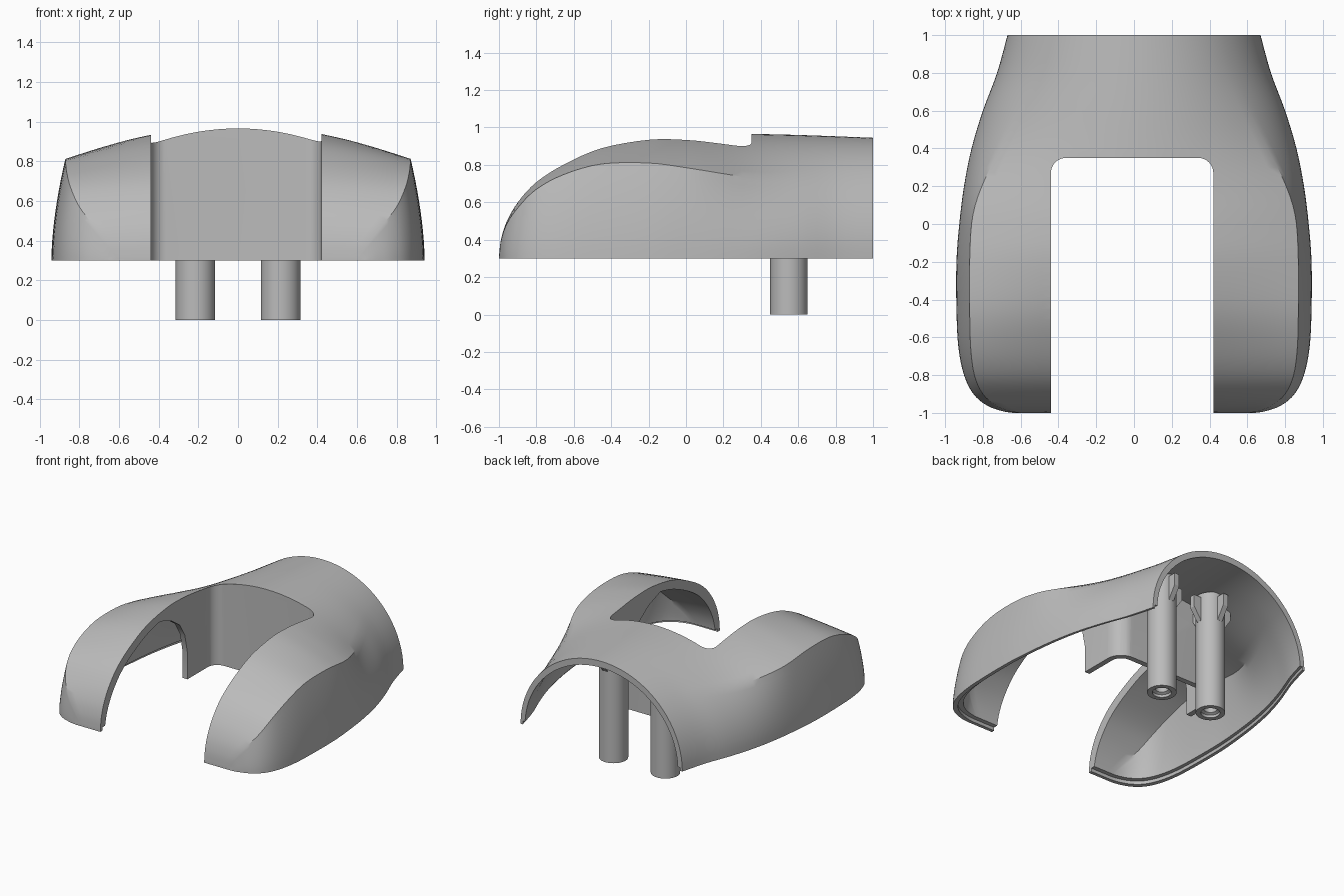
import bpy, bmesh
from math import sin, cos, pi, radians
from mathutils import Vector

cube = bpy.data.objects.get("Cube")
if cube:
    bpy.data.objects.remove(cube)

BASE, WALL = 0.3, 0.05

grey = bpy.data.materials.new("plain_grey")
grey.use_nodes = True
grey.diffuse_color = (0.5, 0.5, 0.5, 1)
grey.node_tree.nodes["Principled BSDF"].inputs["Base Color"].default_value = grey.diffuse_color


def add_object(name, bm):
    bmesh.ops.recalc_face_normals(bm, faces=bm.faces)
    mesh = bpy.data.meshes.new(name)
    bm.to_mesh(mesh)
    bm.free()
    mesh.materials.append(grey)
    obj = bpy.data.objects.new(name, mesh)
    bpy.context.collection.objects.link(obj)
    return obj


def loft(name, rings):
    """Closed solid through rings of equal point count."""
    bm = bmesh.new()
    loops = [[bm.verts.new(p) for p in ring] for ring in rings]
    for a, b in zip(loops, loops[1:]):
        for i in range(len(a)):
            j = (i + 1) % len(a)
            bm.faces.new((a[i], a[j], b[j], b[i]))
    bm.faces.new(loops[0])
    bm.faces.new(loops[-1])
    return add_object(name, bm)


def boolean(target, cutter, operation):
    """Apply a boolean and discard the cutter."""
    cutter.hide_render = True
    mod = target.modifiers.new("cut", "BOOLEAN")
    mod.object, mod.operation, mod.solver = cutter, operation, "EXACT"
    graph = bpy.context.evaluated_depsgraph_get()
    mesh = bpy.data.meshes.new_from_object(target.evaluated_get(graph))
    target.modifiers.clear()
    target.data = mesh
    bpy.data.objects.remove(cutter)


# Stations along the body: y, half width, crease x, crease z, crown z
KEYS = [Vector(k) for k in (
    (-1, .64, .60, .31, .31),
    (-.99, .70, .66, .39, .40),
    (-.96, .78, .73, .48, .50),
    (-.9, .85, .80, .57, .61),
    (-.8, .9, .845, .67, .72),
    (-.65, .93, .865, .75, .82),
    (-.45, .94, .87, .805, .915),
    (-.2, .94, .87, .81, .972),
    (0, .925, .86, .785, .98),
    (.2, .9, .83, .75, .97),
    (.4, .86, .78, .7, .965),
    (.6, .8, .72, .66, .96),
    (.8, .725, .65, .63, .953),
    (1, .67, .6, .6, .945))]


def stations(steps=4):
    """Smooth curve through the key stations."""
    last = len(KEYS) - 1
    for i in range(last):
        p0, p1, p2, p3 = (KEYS[min(max(i + d, 0), last)] for d in (-1, 0, 1, 2))
        m1, m2 = (p2 - p0) / 2, (p3 - p1) / 2
        for s in range(steps):
            t = s / steps
            yield (p1 * (2*t**3 - 3*t*t + 1) + m1 * (t**3 - 2*t*t + t)
                   + p2 * (3*t*t - 2*t**3) + m2 * (t**3 - t*t))
    yield KEYS[-1]


def section(station, inset=0.0):
    """Creased section at the arms, turning into an elliptic arch at the back."""
    y, w, e, zc, zm = station
    blend = min(max(y / 0.9, 0), 1)
    blend = blend * blend * (3 - 2 * blend)
    w, e = w - inset, e - inset
    zc, zm = max(zc - inset, BASE + .01), max(zm - inset, BASE + .01)
    half = [(w, BASE - 0.1)] if inset else []
    sides, tops = 10, 14
    for i in range(sides + tops + 1):
        if i <= sides:
            t = i / sides
            x, z = w - (w - e) * t**1.7, BASE + (zc - BASE) * t
            angle = t * pi / 4
        else:
            t = (i - sides) / tops
            x, z = e * (1 - t), zm - (zm - zc) * (1 - t)**2
            angle = (1 + t) * pi / 4
        ex, ez = w * cos(angle), BASE + (zm - BASE) * sin(angle)
        half.append((x + (ex - x) * blend, z + (ez - z) * blend))
    ring = half + [(-x, z) for x, z in half[-2::-1]]
    return [(x, y + inset, z) for x, z in ring]


def notch(name, grow):
    """Rounded slot between the arms, open at the front."""
    half, back, r = 0.43 + grow, 0.35 + grow, 0.08 + grow
    right = [(half, -1.3)]
    for i in range(9):
        a = i * pi / 16
        right.append((half - r + r * cos(a), back - r + r * sin(a)))
    outline = right + [(-x, y) for x, y in reversed(right)]
    return loft(name, [[(x - 0.01, y, z) for x, y in outline] for z in (0, 2)])


def slot_wall():
    """Region kept solid behind the slot, with an arched front edge."""
    wall = notch("slot_wall", 0.04)
    arch = [(.03, 0), (.03, .5), (0, .64), (-.06, .74), (-.16, .81),
            (-.3, .86), (-.3, 1.5), (1, 1.5), (1, 0)]
    side = loft("arch_cutter", [[(x, y, z) for y, z in arch] for x in (-1, 1)])
    boolean(wall, side, "INTERSECT")
    return wall


# Hollow body shell
shell = loft("body_shell", [section(s) for s in stations()])
cavity = loft("cavity_cutter", [section(s, WALL) for s in stations()])
boolean(cavity, slot_wall(), "DIFFERENCE")
boolean(shell, cavity, "DIFFERENCE")

# Stepped lip inside the lower rim
rim = [(s[1] - 0.025, s[0] + 0.025) for s in stations()]
rim += [(-x, y) for x, y in reversed(rim)]
lip = loft("lip_cutter", [[(x, y, z) for x, y in rim] for z in (0.2, 0.325)])
boolean(lip, slot_wall(), "DIFFERENCE")
boolean(shell, lip, "DIFFERENCE")
boolean(shell, notch("slot_cutter", 0), "DIFFERENCE")
parts = [shell]

# Hollow mounting posts with stiffening ribs under the roof
POST_X, POST_Y, SIDES = 0.215, 0.55, 40
POST = [(.045, .7), (.045, .03), (.065, .02), (.065, 0), (.1, 0), (.1, .89)]
RIB = [(-.16, .86), (-.16, .77), (-.1, .68), (.1, .68), (.16, .77), (.16, .86)]
for side, word in ((1, "left"), (-1, "right")):
    cx = side * POST_X
    rings = [[(cx + r * cos(2*pi*i/SIDES), POST_Y + r * sin(2*pi*i/SIDES), z)
              for i in range(SIDES)] for r, z in POST]
    parts.append(loft(word + "_post", rings))
    cross = [[(cx + u, POST_Y + v, z) for u, z in RIB] for v in (-.02, .02)]
    along = [[(cx + v, POST_Y + u, z) for u, z in RIB] for v in (-.02, .02)]
    for label, rib in (("_cross_rib", cross), ("_long_rib", along)):
        # Keep the ribs clear of the post bore
        obj = loft(word + label, rib)
        bore = loft("bore_cutter", [[(cx + .06 * cos(2*pi*i/SIDES),
                                      POST_Y + .06 * sin(2*pi*i/SIDES), z)
                                     for i in range(SIDES)] for z in (.5, 1)])
        boolean(obj, bore, "DIFFERENCE")
        parts.append(obj)

bpy.ops.object.select_all(action="DESELECT")
for obj in parts:
    obj.select_set(True)
bpy.context.view_layer.objects.active = shell
bpy.ops.object.shade_smooth_by_angle(angle=radians(30))
